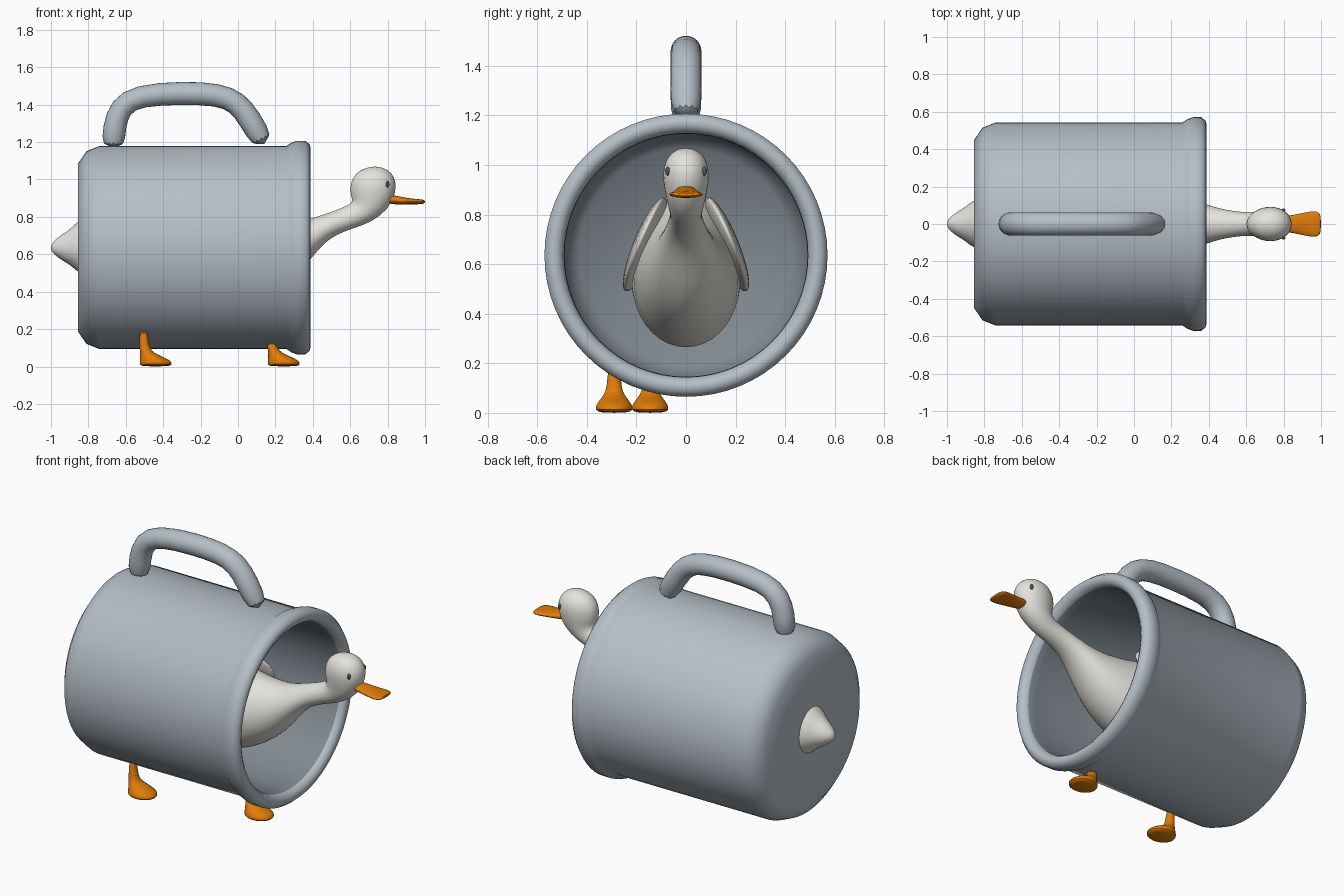
import bpy, bmesh, math
from mathutils import Vector

if "Cube" in bpy.data.objects:
    bpy.data.objects.remove(bpy.data.objects["Cube"])


def material(name, rgb):
    m = bpy.data.materials.new(name)
    m.diffuse_color = (*rgb, 1)
    m.use_nodes = True
    m.node_tree.nodes["Principled BSDF"].inputs["Base Color"].default_value = m.diffuse_color
    return m


GREY = material("blue grey", (0.46, 0.52, 0.575))
INNER = material("dark blue grey", (0.215, 0.25, 0.28))
WHITE = material("warm white", (0.78, 0.765, 0.72))
ORANGE = material("orange", (0.75, 0.20, 0.003))
DARK = material("dark grey", (0.08, 0.09, 0.10))


def finish(bm, name, mat, subdiv=0, angle=50):
    bmesh.ops.recalc_face_normals(bm, faces=bm.faces)
    me = bpy.data.meshes.new(name)
    bm.to_mesh(me)
    bm.free()
    ob = bpy.data.objects.new(name, me)
    bpy.context.collection.objects.link(ob)
    me.materials.append(mat)
    if subdiv:
        mod = ob.modifiers.new("smooth", 'SUBSURF')
        mod.levels = mod.render_levels = subdiv
    bpy.ops.object.select_all(action='DESELECT')
    ob.select_set(True)
    bpy.context.view_layer.objects.active = ob
    bpy.ops.object.shade_smooth_by_angle(angle=math.radians(angle))
    return ob


def loft(name, mat, rings, sides=20, offset=(0, 0, 0), subdiv=0, taper=0.0):
    """Skin elliptical rings (x, z, tilt, half width y, half height)."""
    bm = bmesh.new()
    rows = []
    for x, z, tilt, ry, rz in rings:
        t = math.radians(tilt)
        row = []
        for i in range(sides):
            a = 2 * math.pi * i / sides
            u = rz * math.sin(a)
            y = ry * math.cos(a) * (1 - taper * math.sin(a))
            p = Vector((x - u * math.sin(t), y, z + u * math.cos(t)))
            row.append(bm.verts.new(p + Vector(offset)))
        rows.append(row)
    for a, b in zip(rows, rows[1:]):
        for i in range(sides):
            j = (i + 1) % sides
            bm.faces.new((a[i], a[j], b[j], b[i]))
    bm.faces.new(rows[0])
    bm.faces.new(rows[-1])
    return finish(bm, name, mat, subdiv)


def ellipsoid(name, mat, centre, radii, tilt=0, roll=0):
    bm = bmesh.new()
    bmesh.ops.create_uvsphere(bm, u_segments=24, v_segments=14, radius=1)
    ob = finish(bm, name, mat)
    ob.location, ob.scale = centre, radii
    ob.rotation_euler = (math.radians(roll), math.radians(tilt), 0)
    return ob


# Mug shell lying on its side: profile (x, radius) spun around the x axis
profile = [(-0.848, 0), (-0.855, 0.25), (-0.855, 0.45), (-0.81, 0.515),
           (-0.74, 0.543), (0.26, 0.543), (0.285, 0.56), (0.315, 0.571),
           (0.36, 0.571), (0.385, 0.55), (0.388, 0.525), (0.375, 0.503),
           (0.35, 0.492), (0.30, 0.49), (-0.72, 0.49), (-0.79, 0.43), (-0.79, 0)]
bm = bmesh.new()
vs = [bm.verts.new((x, 0, r)) for x, r in profile]
es = [bm.edges.new(p) for p in zip(vs, vs[1:])]
bmesh.ops.spin(bm, geom=vs + es, cent=(0, 0, 0), axis=(1, 0, 0),
               angle=2 * math.pi, steps=64)
bmesh.ops.remove_doubles(bm, verts=bm.verts, dist=0.0005)
# Darker lining: every face inside the cavity
for f in bm.faces:
    r = max(math.hypot(v.co.y, v.co.z) for v in f.verts)
    f.material_index = int(r < 0.4985 and min(v.co.x for v in f.verts) > -0.8)
bmesh.ops.translate(bm, verts=bm.verts, vec=(0, 0, 0.636))
mug = finish(bm, "mug_shell", GREY, angle=60)
mug.data.materials.append(INNER)

# Handle over the top
path = [(-0.667, 1.165, 90), (-0.663, 1.28, 84), (-0.63, 1.39, 55),
        (-0.535, 1.449, 20), (-0.3, 1.464, 0), (-0.10, 1.455, -12),
        (-0.005, 1.413, -38), (0.06, 1.33, -57), (0.143, 1.183, -64)]
loft("mug_handle", GREY, [(x, z, t, 0.065, 0.065) for x, z, t in path],
     sides=12, subdiv=1)

# Bird: tail, body, neck and head in one skin.  Body stations: x, bottom, top, half width
stations = [(-1.0, 0.622, 0.648, 0.012), (-0.985, 0.60, 0.672, 0.037),
            (-0.94, 0.565, 0.71, 0.07), (-0.90, 0.545, 0.73, 0.092),
            (-0.855, 0.502, 0.785, 0.136),
            (-0.7, 0.385, 0.87, 0.19), (-0.45, 0.27, 0.92, 0.225),
            (-0.2, 0.245, 0.87, 0.228), (0.05, 0.31, 0.80, 0.2),
            (0.2, 0.385, 0.775, 0.17), (0.31, 0.475, 0.775, 0.135),
            (0.385, 0.57, 0.79, 0.107), (0.46, 0.66, 0.815, 0.083),
            (0.53, 0.707, 0.838, 0.07)]
rings = [(x, (b + t) / 2, 0, w, (t - b) / 2) for x, b, t, w in stations]
rings += [(0.60, 0.80, 18, 0.063, 0.064), (0.662, 0.823, 45, 0.067, 0.074),
          (0.708, 0.868, 74, 0.081, 0.103), (0.722, 0.935, 90, 0.094, 0.125),
          (0.724, 0.99, 90, 0.093, 0.122), (0.726, 1.035, 90, 0.075, 0.097),
          (0.73, 1.06, 90, 0.043, 0.055), (0.732, 1.069, 90, 0.014, 0.017)]
loft("bird_body", WHITE, rings, subdiv=1, taper=0.06)

# Bill
loft("bill", ORANGE,
     [(0.79, 0.893, 0, 0.036, 0.02), (0.83, 0.892, 0, 0.046, 0.025),
      (0.87, 0.887, 0, 0.053, 0.021), (0.92, 0.883, 0, 0.064, 0.016),
      (0.965, 0.881, 0, 0.071, 0.014), (0.988, 0.881, 0, 0.063, 0.012),
      (1.0, 0.881, 0, 0.046, 0.007)], subdiv=1)

# Mirrored eyes and folded wings leaning inward over the back
for side, s in (("left", 1), ("right", -1)):
    ellipsoid("eye_" + side, DARK, (0.80, s * 0.074, 0.975), (0.009, 0.010, 0.017))
    ellipsoid("wing_" + side, WHITE, (-0.27, s * 0.165, 0.68),
              (0.4, 0.042, 0.2), -8, s * 24)

# Webbed feet, each leg reaching into the mug wall
foot = [(0.065, 0.0, 90, 0.06, 0.078), (0.065, 0.012, 90, 0.076, 0.088),
        (0.064, 0.03, 90, 0.074, 0.085), (0.045, 0.05, 90, 0.06, 0.064),
        (0.018, 0.073, 90, 0.042, 0.037), (0.003, 0.10, 90, 0.029, 0.025)]
for name, x, y, top in (("rear_leg", -0.505, -0.29, 0.20), ("front_leg", 0.18, -0.145, 0.135)):
    loft(name, ORANGE, foot + [(0, top, 90, 0.025, 0.024)],
         offset=(x, y, 0), subdiv=1)
